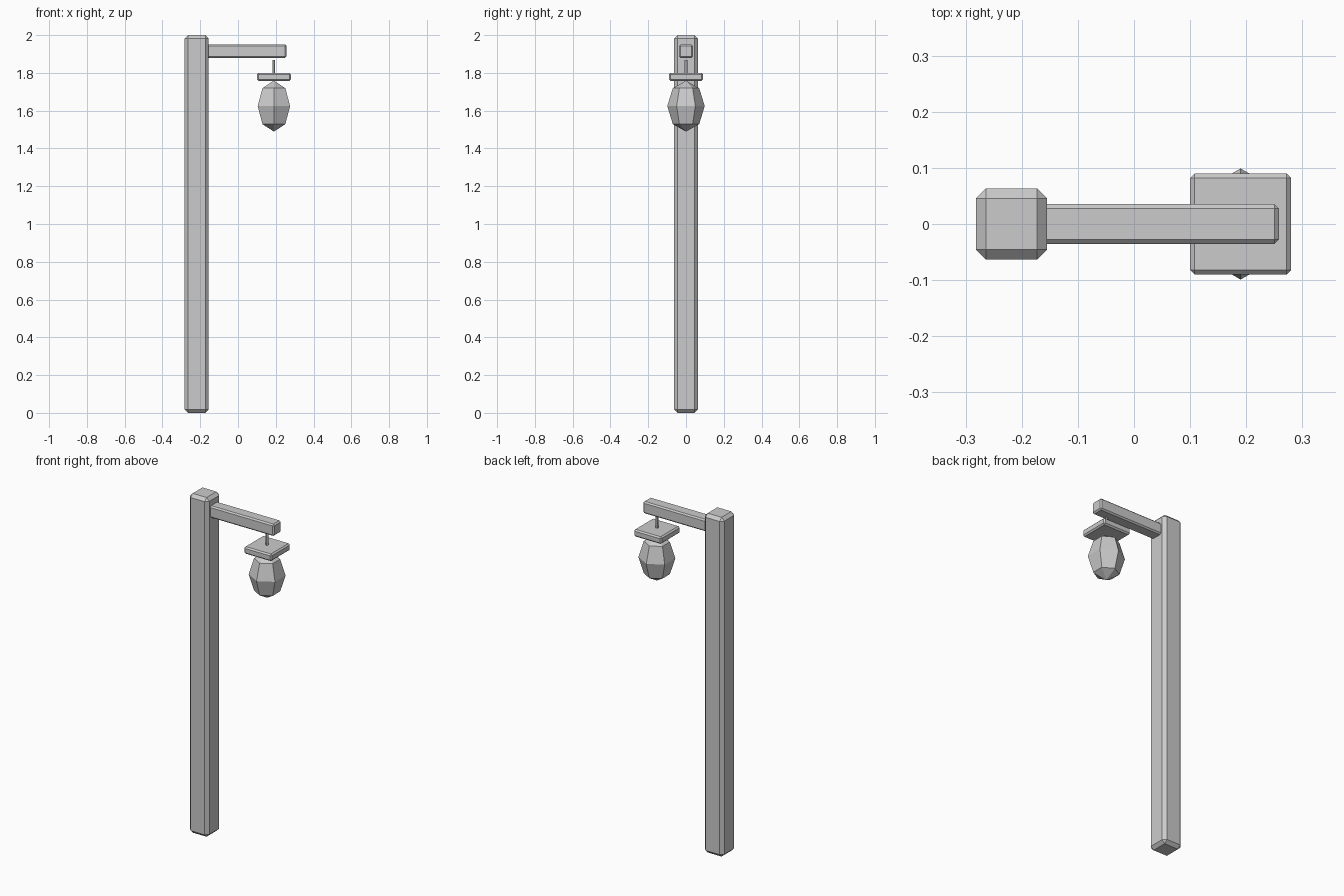
import bpy, bmesh
from math import sin, cos, pi

if "Cube" in bpy.data.objects:
    bpy.data.objects.remove(bpy.data.objects["Cube"])


def finish(name, bm):
    bmesh.ops.recalc_face_normals(bm, faces=bm.faces)
    mesh = bpy.data.meshes.new(name)
    bm.to_mesh(mesh)
    bm.free()
    ob = bpy.data.objects.new(name, mesh)
    bpy.context.collection.objects.link(ob)
    return ob


def chamfered_box(name, x, y, z, chamfer):
    bm = bmesh.new()
    bmesh.ops.create_cube(bm, size=1)
    for v in bm.verts:
        for i, (lo, hi) in enumerate((x, y, z)):
            v.co[i] = lo if v.co[i] < 0 else hi
    bmesh.ops.bevel(bm, geom=bm.edges[:], offset=chamfer, segments=1,
                    affect='EDGES', profile=0.5)
    return finish(name, bm)


def hex_lathe(name, cx, rings, bottom=None, top=None):
    """Stack six-sided rings (radius, z), closed by a point or a flat cap."""
    bm = bmesh.new()
    loops = [[bm.verts.new((cx + r * sin(k * pi / 3), r * cos(k * pi / 3), z))
              for k in range(6)] for r, z in rings]
    for a, b in zip(loops, loops[1:]):
        for k in range(6):
            n = (k + 1) % 6
            bm.faces.new((a[k], a[n], b[n], b[k]))
    for loop, tip in ((loops[0], bottom), (loops[-1], top)):
        if tip is None:
            bm.faces.new(loop)
        else:
            apex = bm.verts.new((cx, 0, tip))
            for k in range(6):
                bm.faces.new((loop[k], loop[(k + 1) % 6], apex))
    return finish(name, bm)


LAMP_X = 0.19

# Upright post and side arm
chamfered_box("post", (-0.282, -0.155), (-0.0635, 0.0635), (0, 2), 0.018)
chamfered_box("arm", (-0.18, 0.258), (-0.036, 0.036), (1.88, 1.95), 0.008)

# Hanging rod, square lid and faceted lantern
hex_lathe("hanging_rod", LAMP_X, [(0.008, 1.785), (0.008, 1.867)])
chamfered_box("lantern_lid", (LAMP_X - 0.09, LAMP_X + 0.09), (-0.09, 0.09),
              (1.758, 1.8), 0.008)
hex_lathe("lantern", LAMP_X, [(0.07, 1.529), (0.099, 1.624), (0.07, 1.719)],
          bottom=1.489, top=1.759)
